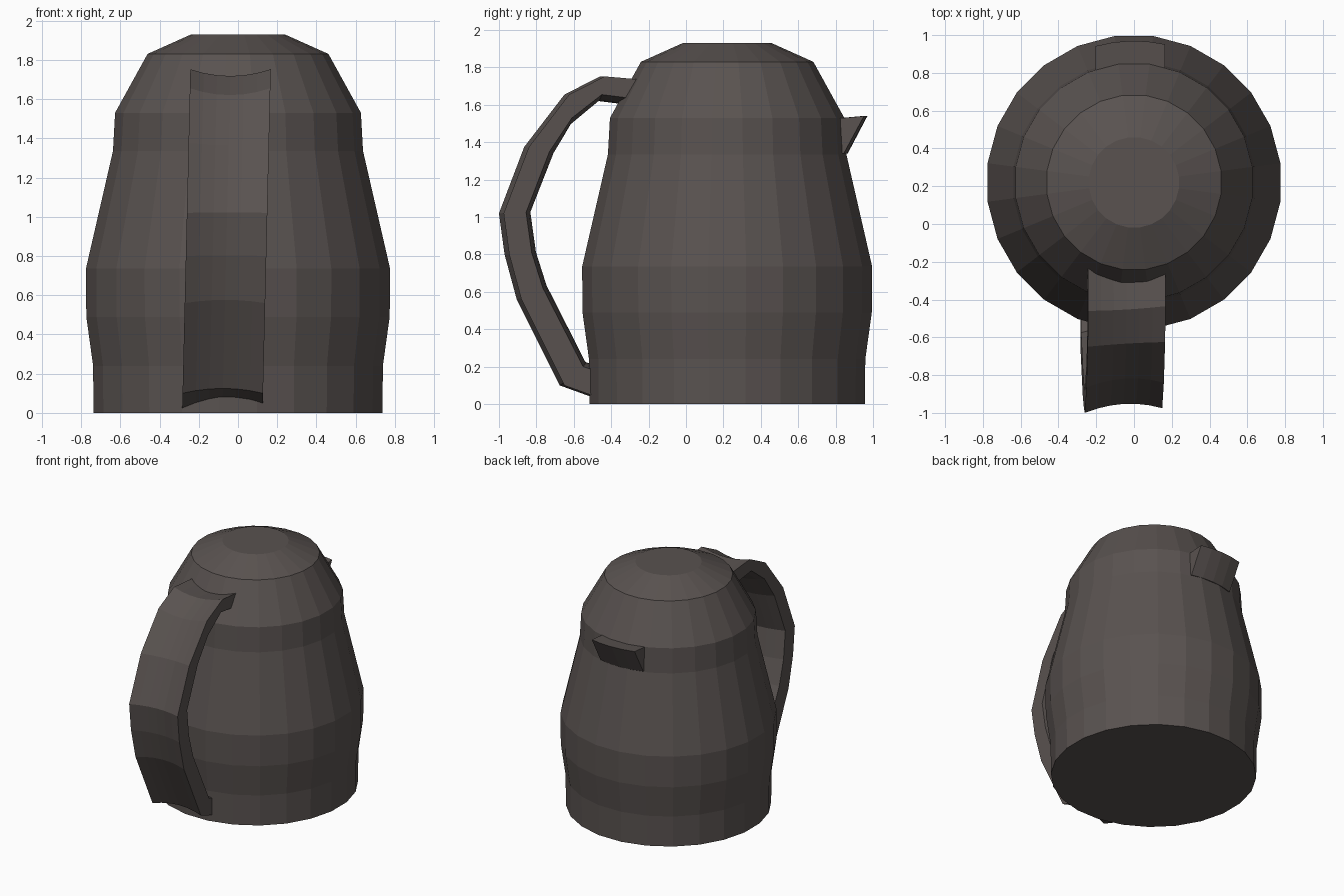
import bpy, bmesh, math
from mathutils import Vector

if "Cube" in bpy.data.objects:
    bpy.data.objects.remove(bpy.data.objects["Cube"])

CY = 0.22      # centre of the jug body on y
SIDES = 24

mat = bpy.data.materials.new("dark_plastic")
mat.diffuse_color = (0.10, 0.085, 0.08, 1)
mat.use_nodes = True
mat.node_tree.nodes["Principled BSDF"].inputs["Base Color"].default_value = mat.diffuse_color


def finish(name, bm):
    bmesh.ops.recalc_face_normals(bm, faces=bm.faces)
    me = bpy.data.meshes.new(name)
    bm.to_mesh(me)
    bm.free()
    me.materials.append(mat)
    ob = bpy.data.objects.new(name, me)
    bpy.context.collection.objects.link(ob)
    return ob


def loft(name, rings):
    """Skin a list of closed rings and cap both ends."""
    bm = bmesh.new()
    vs = [[bm.verts.new(p) for p in ring] for ring in rings]
    for a, b in zip(vs, vs[1:]):
        n = len(a)
        for i in range(n):
            bm.faces.new((a[i], a[(i + 1) % n], b[(i + 1) % n], b[i]))
    bm.faces.new(vs[0])
    bm.faces.new(vs[-1])
    return finish(name, bm)


def circle(r, z):
    return [(r * math.cos(a), CY + r * math.sin(a), z)
            for a in ((i + 0.5) * math.tau / SIDES for i in range(SIDES))]


# Jug body and lid
loft("jug_body", [circle(r, z) for r, z in (
    (0.743, 0), (0.745, 0.24), (0.78, 0.49), (0.782, 0.735),
    (0.643, 1.335), (0.632, 1.53), (0.465, 1.83))])
loft("lid", [circle(0.465, 1.83), circle(0.24, 1.93)])

# Handle: side outline as (outer, inner) y/z pairs, swept across a concave width
outline = [
    ((-0.20, 1.73), (-0.20, 1.62)),
    ((-0.46, 1.752), (-0.475, 1.655)),
    ((-0.65, 1.655), (-0.635, 1.53)),
    ((-0.865, 1.375), (-0.755, 1.35)),
    ((-1.00, 1.02), (-0.88, 1.025)),
    ((-0.97, 0.80), (-0.85, 0.81)),
    ((-0.905, 0.56), (-0.79, 0.62)),
    ((-0.675, 0.10), (-0.575, 0.20)),
    ((-0.44, 0.015), (-0.44, 0.155)),
]
STEPS = 6
rings = []
for outer, inner in outline:
    o, i = Vector(outer), Vector(inner)
    inward = (i - o).normalized()
    lines = []
    for p in (o, i):
        line = []
        for k in range(STEPS + 1):
            t = 2 * k / STEPS - 1
            q = p + inward * 0.035 * (1 - t * t)
            x = -0.08 + 0.024 * q.y + 0.205 * t
            line.append((x, q.x + 0.0125 * (t + 1), q.y))
        lines.append(line)
    rings.append(lines[0] + lines[1][::-1])
loft("handle", rings)

# Pouring lip: curved wedge on the back of the body
rings = []
for k in range(5):
    x = -0.205 + 0.37 * k / 4
    rim = CY + math.sqrt(0.75 ** 2 - x * x)
    wall = CY + math.sqrt(0.645 ** 2 - x * x)
    rings.append([(x, wall - 0.06, 1.525), (x, rim, 1.54),
                  (x, wall, 1.34), (x, wall - 0.06, 1.34)])
loft("pouring_lip", rings)
